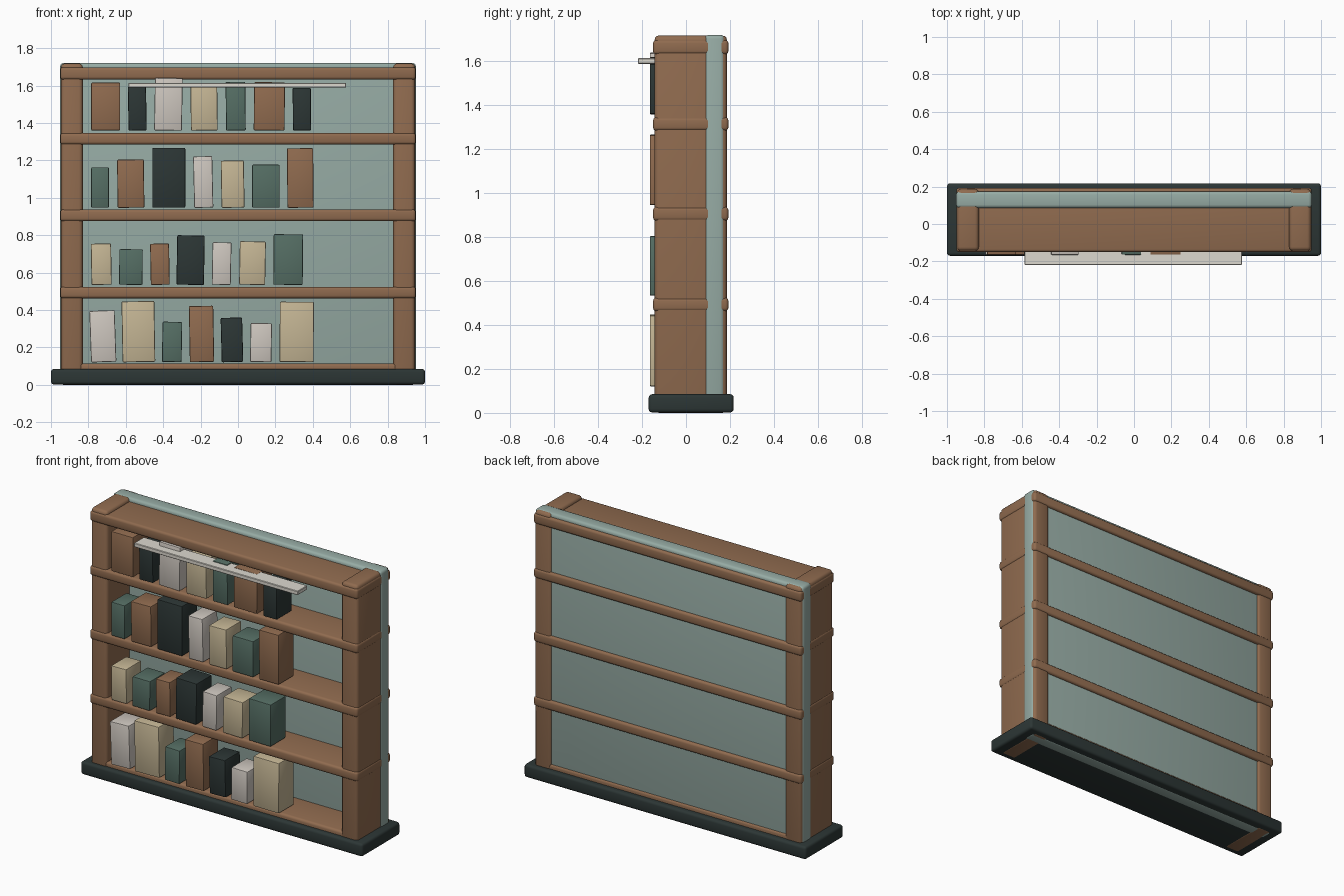
import bpy, bmesh, math
from mathutils import Matrix, Vector

if "Cube" in bpy.data.objects:
    bpy.data.objects.remove(bpy.data.objects["Cube"])


def mat(name, rgb):
    m = bpy.data.materials.new(name)
    lin = [(c / 255 / 12.92) if c < 11 else ((c / 255 + 0.055) / 1.055) ** 2.4 for c in rgb]
    m.diffuse_color = (*lin, 1)
    m.use_nodes = True
    m.node_tree.nodes["Principled BSDF"].inputs["Base Color"].default_value = m.diffuse_color
    return m


BROWN = mat("brown wood", (144, 107, 79))
TEAL = mat("pale teal", (150, 171, 164))
DARK = mat("dark slate", (44, 54, 53))
GREEN = mat("deep green", (85, 110, 100))
TAN = mat("tan", (196, 181, 148))
WHITE = mat("warm white", (205, 198, 190))
GLOW = mat("light strip white", (220, 216, 207))


def box(name, lo, hi, material, bevel=0.01, tilt=0.0, seg=3):
    """Rounded box between two corners, tilted about y by some degrees."""
    lo, hi = Vector(lo), Vector(hi)
    bm = bmesh.new()
    bmesh.ops.create_cube(bm, size=1)
    bmesh.ops.scale(bm, vec=hi - lo, verts=bm.verts)
    bmesh.ops.bevel(bm, geom=bm.edges[:], offset=bevel, segments=seg,
                    profile=0.5, affect='EDGES')
    me = bpy.data.meshes.new(name)
    bm.to_mesh(me)
    bm.free()
    me.materials.append(material)
    ob = bpy.data.objects.new(name, me)
    bpy.context.collection.objects.link(ob)
    ob.matrix_world = Matrix.Translation((lo + hi) / 2) @ Matrix.Rotation(math.radians(tilt), 4, 'Y')
    bpy.ops.object.select_all(action='DESELECT')
    ob.select_set(True)
    bpy.context.view_layer.objects.active = ob
    bpy.ops.object.shade_smooth_by_angle(angle=math.radians(35))
    return ob


# Plinth, back panel and side posts
box("plinth", (-1, -0.17, 0.002), (1, 0.217, 0.085), DARK, 0.016)
box("back_panel", (-0.951, 0.085, 0), (0.951, 0.175, 1.721), TEAL, 0.018)
for side, x in (("left", -0.888), ("right", 0.888)):
    box(side + "_post", (x - 0.058, -0.143, 0), (x + 0.058, 0.186, 1.718), BROWN, 0.02)

# Shelves run through the back panel
for i, (z0, z1) in enumerate([(0.05, 0.114), (0.463, 0.524), (0.875, 0.938),
                              (1.285, 1.346), (1.632, 1.698)]):
    inset = 0.01 if i == 0 else 0
    box(f"shelf_{i + 1}", (-0.95 + inset, -0.15 + inset, z0),
        (0.95 - inset, 0.193 - inset, z1), BROWN, 0.015)

# Light strip under the top shelf
box("light_strip", (-0.585, -0.219, 1.589), (0.577, -0.12, 1.615), GLOW, 0.003, seg=1)

# Books: left x, right x, height, colour, tilt
ROWS = [
    (0.122, [(-.79, -.655, .275, WHITE, -2), (-.62, -.445, .325, TAN, -1),
             (-.405, -.30, .215, GREEN, 1), (-.26, -.13, .30, BROWN, -1),
             (-.09, .025, .237, DARK, -1.5), (.066, .18, .208, WHITE, 1),
             (.223, .405, .322, TAN, 0.3)]),
    (0.535, [(-.785, -.677, .22, TAN, -1), (-.635, -.51, .19, GREEN, 0.5),
             (-.468, -.367, .22, BROWN, -1), (-.327, -.18, .264, DARK, 1),
             (-.138, -.037, .227, WHITE, 1), (.008, .147, .232, TAN, 1),
             (.19, .347, .27, GREEN, 0.5)]),
    (0.947, [(-.785, -.69, .216, GREEN, 0), (-.645, -.502, .258, BROWN, -0.7),
             (-.458, -.282, .32, DARK, 0), (-.237, -.135, .275, WHITE, -1.3),
             (-.09, .033, .252, TAN, -1), (.075, .223, .23, GREEN, 0),
             (.263, .403, .318, BROWN, -0.5)]),
    (1.36, [(-.785, -.63, .256, BROWN, 0), (-.587, -.49, .235, DARK, -1),
            (-.446, -.298, .28, WHITE, 1), (-.253, -.11, .25, TAN, -0.7),
            (-.065, .04, .26, GREEN, -0.7), (.085, .25, .258, BROWN, 0.5),
            (.293, .39, .228, DARK, -0.5)]),
]
for r, (z, books) in enumerate(ROWS):
    for i, (x0, x1, h, m, tilt) in enumerate(books):
        box(f"book_{r + 1}_{i + 1}", (x0, -0.165, z), (x1, -0.01, z + h), m, 0.006, tilt, 2)
